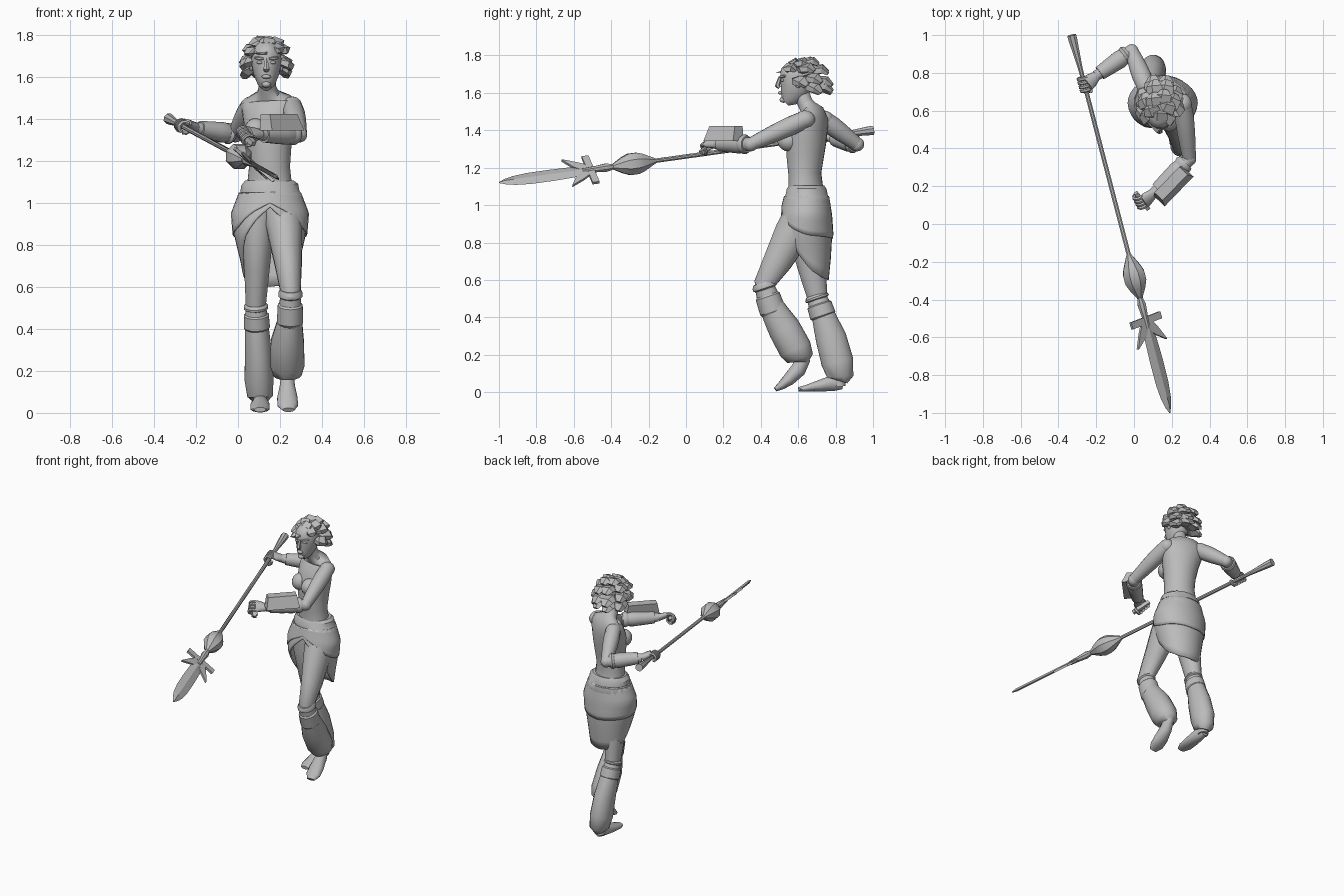
import bpy, bmesh, math, random
from mathutils import Vector, Matrix

cube = bpy.data.objects.get("Cube")
if cube:
    bpy.data.objects.remove(cube, do_unlink=True)
random.seed(4)

clay = bpy.data.materials.new("plain grey")
clay.use_nodes = True
GREY = (0.5, 0.5, 0.5, 1)
clay.diffuse_color = GREY
clay.node_tree.nodes["Principled BSDF"].inputs["Base Color"].default_value = GREY

def finish(name, bm, angle=50):
    """Turn a bmesh into a shaded object."""
    bmesh.ops.recalc_face_normals(bm, faces=bm.faces)
    mesh = bpy.data.meshes.new(name)
    bm.to_mesh(mesh)
    bm.free()
    mesh.materials.append(clay)
    obj = bpy.data.objects.new(name, mesh)
    bpy.context.collection.objects.link(obj)
    bpy.ops.object.select_all(action="DESELECT")
    obj.select_set(True)
    bpy.context.view_layer.objects.active = obj
    if angle:
        bpy.ops.object.shade_smooth_by_angle(angle=math.radians(angle))
    return obj

def add_tube(bm, stations, sides=12, ref=(0, 1, 0)):
    """Loft ellipses (x, y, z, half width, half depth) along a path."""
    pts = [Vector(s[:3]) for s in stations]
    rings = []
    for i, s in enumerate(stations):
        tangent = (pts[min(i + 1, len(pts) - 1)] - pts[max(i - 1, 0)]).normalized()
        side = tangent.cross(Vector(ref)).normalized()
        up = side.cross(tangent)
        turns = [math.tau * (k + 0.5) / sides for k in range(sides)]
        rings.append([bm.verts.new(pts[i] + side * s[3] * math.cos(a) + up * s[4] * math.sin(a)) for a in turns])
    for low, high in zip(rings, rings[1:]):
        for k in range(sides):
            j = (k + 1) % sides
            bm.faces.new((low[k], low[j], high[j], high[k]))
    bm.faces.new(rings[0])
    bm.faces.new(rings[-1])

def tube(name, stations, sides=12, ref=(0, 1, 0), angle=50):
    bm = bmesh.new()
    add_tube(bm, stations, sides, ref)
    return finish(name, bm, angle)

def ball(name, centre, radii, turn=0):
    bm = bmesh.new()
    bmesh.ops.create_uvsphere(bm, u_segments=14, v_segments=9, radius=1)
    bm.transform(Matrix.Translation(centre) @ Matrix.Rotation(turn, 4, "Z") @ Matrix.Diagonal((*radii, 1)))
    return finish(name, bm)

def limb(name, start, end, radii, sides=12):
    """Round limb with evenly spaced radii between two joints."""
    a, b = Vector(start), Vector(end)
    last = len(radii) - 1
    return tube(name, [(*a.lerp(b, i / last), r, r) for i, r in enumerate(radii)], sides, (0, 0, 1))

# Torso and neck, chest turned slightly to the right
tube("torso", [(.155, .645, .98, .13, .11), (.15, .64, 1.1, .108, .09), (.15, .635, 1.17, .1, .087),
               (.15, .637, 1.26, .105, .1), (.15, .645, 1.35, .12, .105), (.15, .665, 1.43, .135, .09),
               (.15, .677, 1.475, .138, .072), (.15, .675, 1.5, .112, .055), (.142, .655, 1.52, .055, .046),
               (.14, .635, 1.55, .042, .042), (.135, .61, 1.61, .04, .045)], 20, (.34, .94, 0))
for name, place in (("right_bust", (.086, .585, 1.345)), ("left_bust", (.185, .548, 1.345))):
    ball(name, place, (.056, .06, .058), math.radians(-20))

# Head and face
tube("head", [(.135, .53, 1.55, .022, .026), (.135, .552, 1.572, .043, .055), (.135, .58, 1.62, .064, .081),
              (.135, .592, 1.67, .073, .092), (.135, .597, 1.72, .071, .091), (.135, .6, 1.755, .05, .065),
              (.135, .6, 1.77, .018, .025)], 16)
tube("nose", [(.135, .503, 1.685, .008, .008), (.135, .494, 1.655, .012, .012),
              (.135, .489, 1.638, .017, .014), (.135, .5, 1.628, .012, .01)], 6)
ball("lips", (.135, .505, 1.6), (.023, .013, .01))
ball("chin", (.135, .522, 1.563), (.022, .022, .016))
for side, word in ((-1, "right"), (1, "left")):
    ball(word + "_eye", (.135 + side * .03, .517, 1.668), (.017, .012, .008))
    limb(word + "_brow", (.135 + side * .012, .506, 1.685), (.135 + side * .055, .53, 1.69), (.007, .01, .005), 6)
    ball(word + "_ear", (.135 + side * .072, .6, 1.655), (.01, .018, .03))

# Broad chunky locks of hair swept off the skull
bm = bmesh.new()
for tilt, first, last, count in ((66, 0, 360, 5), (36, -65, 295, 7), (8, 68, 316, 6), (-14, 105, 280, 4)):
    for i in range(count):
        az = math.radians(first + (last - first) * i / count + random.uniform(0, 16))
        el = math.radians(tilt + random.uniform(-6, 6))
        out = Vector((math.sin(az) * math.cos(el), -math.cos(az) * math.cos(el), math.sin(el)))
        root = Vector((.135, .605, 1.66)) + Vector((out.x * .056, out.y * .072, out.z * .08))
        sweep = Vector((0, .035, -.004))
        path = [root, root + out * .03 + sweep * .3, root + out * .046 + sweep, root + out * .053 + sweep * 1.7]
        path[-1].z -= .022
        widths = (.032, .05, .046, .022)
        add_tube(bm, [(*p, w, w * .52) for p, w in zip(path, widths)], 5, out + Vector((0, .6, .8)))
finish("hair_locks", bm, 0)

# Legs: thigh, layered knee cuff, puffed trouser leg and foot
tube("left_thigh", [(.21, .64, .98, .1, .1), (.225, .57, .85, .085, .1), (.24, .49, .7, .065, .08),
                    (.25, .42, .58, .05, .058), (.25, .43, .5, .045, .05)])
tube("right_thigh", [(.095, .655, .98, .095, .1), (.092, .645, .85, .078, .1), (.09, .67, .68, .062, .08),
                     (.085, .7, .52, .05, .058), (.085, .71, .46, .045, .05)])
for word, top, bottom in (("left", (.25, .412, .587), (.247, .468, .42)), ("right", (.085, .695, .52), (.09, .735, .4))):
    a, b = Vector(top), Vector(bottom)
    steps = ((0, .052), (.1, .062), (.18, .062), (.22, .052), (.4, .056), (.45, .064), (.92, .067), (1, .058))
    tube(word + "_knee_cuff", [(*a.lerp(b, t), r * .95, r * 1.05) for t, r in steps], 14, angle=30)
tube("left_trouser", [(.25, .45, .48, .055, .06), (.245, .478, .42, .063, .074), (.235, .525, .34, .08, .088),
                      (.235, .585, .23, .083, .09), (.235, .61, .18, .068, .074), (.235, .61, .16, .04, .045)], 16)
tube("right_trouser", [(.088, .72, .47, .05, .055), (.09, .738, .4, .058, .066), (.097, .775, .29, .065, .084),
                       (.1, .81, .16, .07, .088), (.105, .826, .08, .062, .07), (.105, .82, .06, .04, .045)], 16)
tube("left_foot", [(.235, .635, .185, .03, .035), (.235, .6, .12, .038, .043), (.235, .55, .068, .05, .035),
                   (.237, .51, .035, .05, .023), (.24, .478, .014, .028, .012)], 12, (0, 0, 1))
tube("right_foot", [(.105, .84, .045, .025, .03), (.105, .79, .05, .036, .045), (.105, .72, .035, .047, .033),
                    (.105, .64, .02, .047, .018), (.105, .6, .015, .028, .012)], 12, (0, 0, 1))
limb("right_ankle", (.105, .82, .03), (.105, .81, .12), (.035, .035, .035))

# Wrapped skirt: open at the front, long at the back
def blend(table, key):
    """Linear lookup in a short table of rows."""
    for low, high in zip(table, table[1:]):
        if key <= high[0]:
            t = max(0, (key - low[0]) / (high[0] - low[0]))
            return [p + (q - p) * t for p, q in zip(low[1:], high[1:])]
    return table[-1][1:]

SHAPE = ((.58, .115, .094, .667), (.72, .14, .125, .65), (.85, .172, .15, .632), (.95, .18, .135, .64), (1.06, .138, .112, .645))

def skirt(name, hem, grow, thick):
    bm = bmesh.new()
    cols, rows, grid = 32, 8, []
    for c in range(cols):
        turn = math.tau * c / cols
        bottom = blend(hem, math.degrees(min(turn, math.tau - turn)))[0]
        line = []
        for r in range(rows + 1):
            z = 1.05 + (bottom - 1.05) * r / rows
            rx, ry, cy = blend(SHAPE, z)
            line.append(bm.verts.new((.152 + math.sin(turn) * (rx + grow), cy - math.cos(turn) * (ry + grow), z)))
        grid.append(line)
    for a, b in zip(grid, grid[1:] + grid[:1]):
        for r in range(rows):
            bm.faces.new((a[r], a[r + 1], b[r + 1], b[r]))
    finish(name, bm, 30).modifiers.new("thickness", "SOLIDIFY").thickness = thick

skirt("skirt", ((0, .98), (22, .92), (48, .83), (72, .72), (95, .65), (135, .61), (180, .6)), 0, .01)
skirt("hip_wrap", ((0, 1), (25, .96), (60, .88), (95, .84), (180, .82)), .006, .006)
tube("belt", [(.152, .645, .985, .155, .122), (.152, .645, 1.01, .16, .128), (.152, .645, 1.045, .152, .122),
              (.152, .645, 1.05, .142, .115), (.15, .645, 1.085, .138, .108), (.15, .645, 1.105, .118, .095)], 20, angle=30)

# Arms and ringed bracers
ARMS = {"left": ((.258, .635, 1.458), (.293, .345, 1.325), (.105, .165, 1.325)),
        "right": ((.06, .735, 1.458), (-.012, .915, 1.325), (-.2, .785, 1.355))}
for word, (shoulder, elbow, wrist) in ARMS.items():
    limb(word + "_upper_arm", shoulder, elbow, (.048, .052, .049, .043, .036))
    ball(word + "_shoulder", shoulder, (.049, .056, .048))
    ball(word + "_elbow", elbow, (.038, .038, .038))
    limb(word + "_forearm", elbow, wrist, (.036, .04, .036, .028))
    a, b = Vector(elbow), Vector(wrist)
    limb(word + "_bracer", a.lerp(b, .2), a.lerp(b, .9), (.044, .05, .047, .045, .042, .039))
    limb(word + "_bracer_ring", a.lerp(b, .1), a.lerp(b, .24), (.045, .053, .045))

# Block shield on the left forearm, narrowed and leaning back toward the top
bm = bmesh.new()
bmesh.ops.create_cube(bm, size=1)
for v in bm.verts:
    if v.co.z > 0:
        v.co.x *= .86
        v.co.y = v.co.y * .75 + .25
bm.transform(Matrix.Translation((.21, .2, 1.383)) @ Matrix.Rotation(math.radians(46), 4, "Z") @ Matrix.Diagonal((.22, .08, .078, 1)))
finish("forearm_block", bm, 0)

# Spear frame: along the shaft, across the blade, and blade normal
tail, tip = Vector((-.33, 1, 1.4)), Vector((.19, -1, 1.12))
along = (tip - tail).normalized()
across = Vector((.714, .276, -.645)).normalized()
normal = along.cross(across).normalized()

# Hands: palm plus fingers and thumb curled round a grip
def hand(word, wrist, grip, axis):
    wrist, grip, axis = Vector(wrist), Vector(grip), Vector(axis).normalized()
    back = wrist - grip
    back = (back - axis * back.dot(axis)).normalized()
    over = axis.cross(back)
    if over.z < 0:
        over.negate()
    knuckle = grip + back * .012 + over * .024
    bm = bmesh.new()
    add_tube(bm, [(*wrist, .026, .026), (*wrist.lerp(knuckle, .6), .04, .02), (*knuckle, .042, .015)], 10, over)
    curl = range(50, 260, 40)
    for shift, turns in [((f - 1.5) * .021, curl) for f in range(4)] + [(.045, range(10, -150, -40))]:
        arc = [(math.cos(math.radians(d)), math.sin(math.radians(d))) for d in turns]
        add_tube(bm, [(*(grip + axis * shift + (back * c + over * s) * .026), .0105, .0105) for c, s in arc], 6, axis)
    finish(word + "_hand", bm)

hand("right", ARMS["right"][2], tail + along * .27, along)
hand("left", ARMS["left"][2], (.035, .125, 1.32), (.3, -.6, -.45))
limb("left_grip", (.01, .165, 1.345), (.075, .08, 1.28), (.016, .018, .016), 4)

# Shaft with flared butt, faceted bulb and collar
profile = ((0, .026), (.03, .025), (.17, .014), (.22, .0125), (1.21, .0125), (1.22, .018), (1.285, .052), (1.315, .062),
           (1.36, .062), (1.4, .045), (1.45, .016), (1.49, .024), (1.55, .018), (1.62, .014))
tube("spear_shaft", [(*(tail + along * s), r, r) for s, r in profile], 8, (0, 0, 1), 30)

# Blade mirrored about a raised middle line
outline = ((1.57, .015), (1.62, .03), (1.68, .042), (1.8, .046), (1.92, .045), (2.0, .036), (2.05, .022), (2.086, .003))
bm = bmesh.new()
mids = [[bm.verts.new(tail + along * s + normal * k * min(.01, u)) for s, u in outline] for k in (-1, 1)]
for side in (-1, 1):
    edge = [bm.verts.new(tail + along * s + across * u * side) for s, u in outline]
    for mid in mids:
        for i in range(len(edge) - 1):
            bm.faces.new((mid[i], mid[i + 1], edge[i + 1], edge[i]))
finish("spear_blade", bm, 0)

# Swept barbs and crossbar
bm = bmesh.new()
for side in (-1, 1):
    stations = ((1.59, .01, .036), (1.645, .05, .032), (1.705, .105, .003))
    add_tube(bm, [(*(tail + along * s + across * u * side), w, .01) for s, u, w in stations], 4, normal)
finish("blade_barbs", bm, 0)
bar = tail + along * 1.575
tube("crossbar", [(*(bar + across * u), .027, .011) for u in (-.108, 0, .108)], 4, normal, 0)
